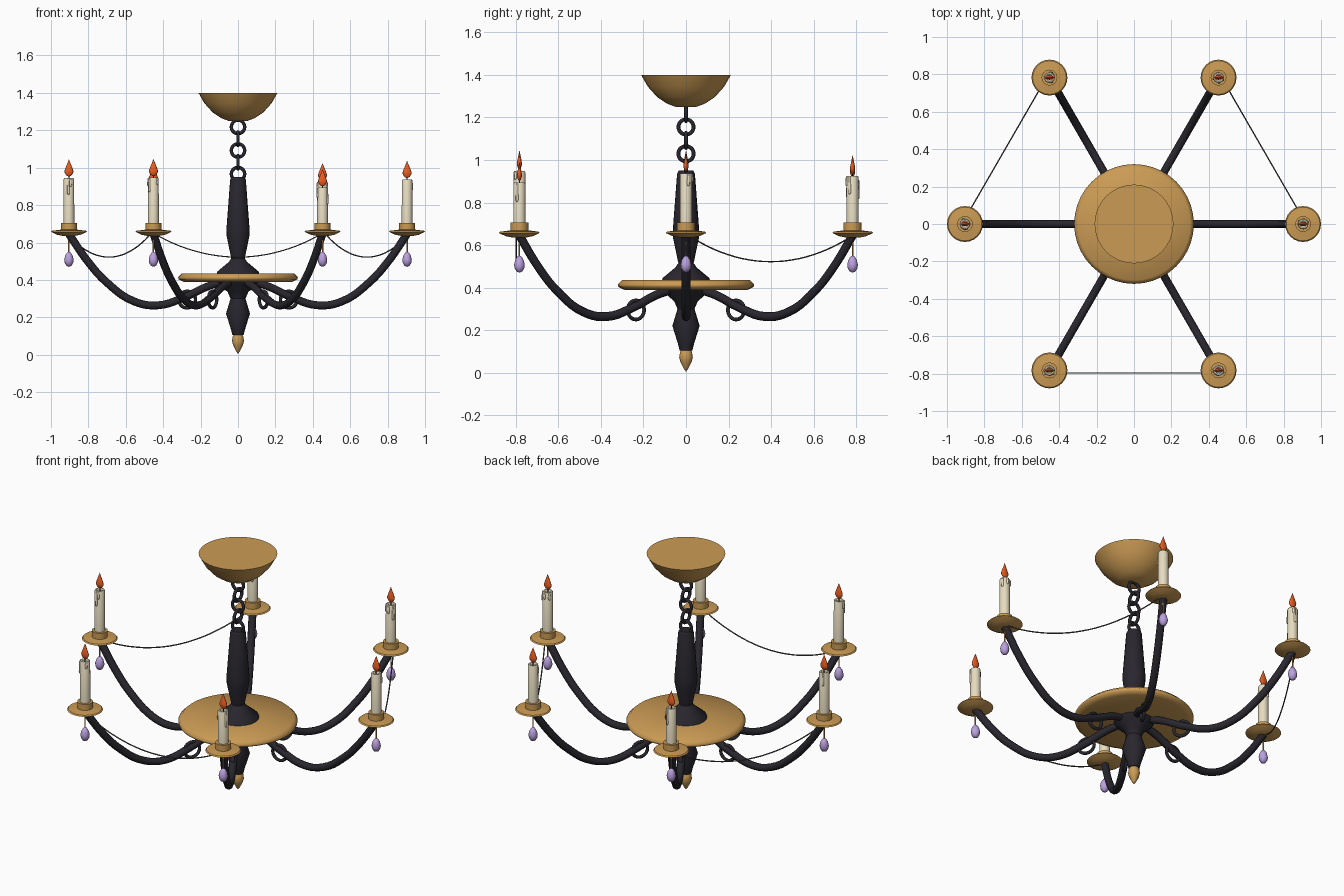
import bpy, bmesh, math, random
from mathutils import Matrix, Vector

if "Cube" in bpy.data.objects:
    bpy.data.objects.remove(bpy.data.objects["Cube"])

random.seed(4)


def material(name, r, g, b):
    m = bpy.data.materials.new(name)
    m.diffuse_color = (r, g, b, 1)
    m.use_nodes = True
    m.node_tree.nodes["Principled BSDF"].inputs["Base Color"].default_value = m.diffuse_color
    return m


IRON = material("iron", 0.022, 0.02, 0.027)
GOLD = material("gold", 0.60, 0.33, 0.09)
WAX = material("wax", 0.80, 0.72, 0.53)
FIRE = material("fire", 0.85, 0.11, 0.015)
GLASS = material("violet_glass", 0.50, 0.36, 0.75)
WIRE = material("wire", 0.10, 0.09, 0.08)


def finish(ob, mat, angle=35):
    ob.data.materials.append(mat)
    bpy.ops.object.select_all(action='DESELECT')
    ob.select_set(True)
    bpy.context.view_layer.objects.active = ob
    bpy.ops.object.shade_smooth_by_angle(angle=math.radians(angle))
    return ob


def lathe(name, profile, mat, loc=(0, 0, 0), segs=24, angle=35):
    """Turn an (r, z) profile, listed bottom to top, around z."""
    bm = bmesh.new()
    rings = []
    for r, z in profile:
        if r == 0:
            rings.append([bm.verts.new((0, 0, z))])
        else:
            rings.append([bm.verts.new((r * math.cos(math.tau * i / segs),
                                        r * math.sin(math.tau * i / segs), z)) for i in range(segs)])
    for lo, hi in zip(rings, rings[1:]):
        for i in range(segs):
            j = (i + 1) % segs
            if len(lo) == 1:
                bm.faces.new((lo[0], hi[j], hi[i]))
            elif len(hi) == 1:
                bm.faces.new((lo[i], lo[j], hi[0]))
            else:
                bm.faces.new((lo[i], lo[j], hi[j], hi[i]))
    if len(rings[0]) > 1:
        bm.faces.new(rings[0][::-1])
    if len(rings[-1]) > 1:
        bm.faces.new(rings[-1])
    me = bpy.data.meshes.new(name)
    bm.to_mesh(me)
    bm.free()
    ob = bpy.data.objects.new(name, me)
    ob.location = loc
    bpy.context.collection.objects.link(ob)
    return finish(ob, mat, angle)


def tube(name, points, radius, mat, sides=2, steps=5):
    """Round tube along a smooth path."""
    cu = bpy.data.curves.new(name, 'CURVE')
    cu.dimensions = '3D'
    cu.bevel_depth, cu.bevel_resolution, cu.resolution_u = radius, sides, steps
    cu.use_fill_caps = True
    sp = cu.splines.new('BEZIER')
    sp.bezier_points.add(len(points) - 1)
    for bp, p in zip(sp.bezier_points, points):
        bp.co = p
        bp.handle_left_type = bp.handle_right_type = 'AUTO'
    ob = bpy.data.objects.new(name, cu)
    bpy.context.collection.objects.link(ob)
    bpy.ops.object.select_all(action='DESELECT')
    ob.select_set(True)
    bpy.context.view_layer.objects.active = ob
    bpy.ops.object.convert(target='MESH')
    return finish(bpy.context.object, mat, 50)


def ring(name, loc, rot, major, minor, mat):
    bpy.ops.mesh.primitive_torus_add(major_segments=20, minor_segments=8, major_radius=major,
                                     minor_radius=minor, location=loc, rotation=rot)
    bpy.context.object.name = name
    return finish(bpy.context.object, mat, 60)


def polar(r, a, z):
    return Vector((r * math.cos(a), r * math.sin(a), z))


# Ceiling canopy and chain
lathe("ceiling_canopy", [(0.05, 1.25), (0.09, 1.265), (0.135, 1.295), (0.18, 1.345), (0.211, 1.4)],
      GOLD, segs=32)
for i in range(5):
    ring(f"chain_link_{i + 1}", (0, 0, 0.966 + 0.063 * i),
         (math.pi / 2, 0, math.pi / 2 * (i % 2)), 0.036, 0.009, IRON)

# Central column, plate and finial
lathe("column", [(0.03, 0.105), (0.036, 0.13), (0.064, 0.22), (0.04, 0.30), (0.055, 0.335), (0.10, 0.375),
                 (0.12, 0.41), (0.11, 0.445), (0.05, 0.495), (0.036, 0.515), (0.06, 0.63),
                 (0.062, 0.67), (0.042, 0.935), (0.034, 0.95)], IRON, segs=20)
lathe("plate", [(0.05, 0.39), (0.29, 0.39), (0.318, 0.403), (0.32, 0.415), (0.30, 0.435), (0.05, 0.432)],
      GOLD, segs=40, angle=60)
lathe("finial", [(0, 0.005), (0.01, 0.018), (0.026, 0.05), (0.032, 0.072), (0.028, 0.098), (0.018, 0.115)],
      GOLD, segs=16, angle=60)

# Six arms with their candles
R = 0.904
ARM = [(0.10, 0.385), (0.17, 0.362), (0.28, 0.31), (0.43, 0.264), (0.56, 0.287), (0.70, 0.385),
       (0.80, 0.495), (R, 0.645)]
TOPS = [0.937, 0.925, 0.91, 0.945, 0.947, 0.893]
for k, top in enumerate(TOPS):
    a = k * math.pi / 3
    n = k + 1
    tube(f"arm_{n}", [polar(r, a, z) for r, z in ARM], 0.021, IRON)
    ring(f"arm_scroll_{n}", polar(0.272, a, 0.295), (math.pi / 2, 0, a), 0.045, 0.009, IRON)

    c = polar(R, a, 0)
    lathe(f"drip_pan_{n}", [(0.03, 0.635), (0.065, 0.642), (0.096, 0.657), (0.09, 0.663),
                            (0.042, 0.669), (0.042, 0.705), (0.03, 0.705)], GOLD, c)
    lathe(f"candle_{n}", [(0.029, 0.67), (0.028, top - 0.006), (0.025, top), (0.018, top),
                          (0.012, top - 0.006), (0, top - 0.008)], WAX, c, segs=16)
    for d in range(3):
        b = random.uniform(0, math.tau)
        drop = random.uniform(0.035, 0.10)
        lathe(f"wax_drip_{n}_{d + 1}", [(0, top - drop), (0.006, top - drop + 0.004),
                                        (0.007, top - drop + 0.011), (0.005, top - 0.006), (0, top)],
              WAX, c + polar(0.027, b, 0), segs=8, angle=60)
    lathe(f"wick_{n}", [(0.003, top - 0.01), (0.003, top + 0.018)], IRON, c, segs=6)
    flame = lathe(f"flame_{n}", [(0, 0.006), (0.014, 0.014), (0.023, 0.028), (0.024, 0.038),
                                 (0.016, 0.06), (0.007, 0.082), (0, 0.10)],
                  FIRE, c + Vector((0, 0, top)), segs=12, angle=60)
    flame.scale.y = 0.5

    # Hanging glass drop
    lathe(f"drop_wire_{n}", [(0.004, 0.54), (0.004, 0.64)], GOLD, c, segs=6)
    lathe(f"glass_drop_{n}", [(0, 0.47), (0.014, 0.476), (0.023, 0.492), (0.025, 0.508),
                              (0.02, 0.53), (0.01, 0.546), (0, 0.551)], GLASS, c, segs=12, angle=60)

# Sagging wires between alternate pairs of arms
for k in (0, 2, 4):
    p, q = (polar(0.92, (k + e) * math.pi / 3, 0.652) for e in (0, 1))
    pts = []
    for i in range(9):
        t = i / 8
        pts.append(p.lerp(q, t) - Vector((0, 0, 0.13 * 4 * t * (1 - t))))
    tube(f"swag_wire_{k // 2 + 1}", pts, 0.0035, WIRE, sides=1, steps=3)
